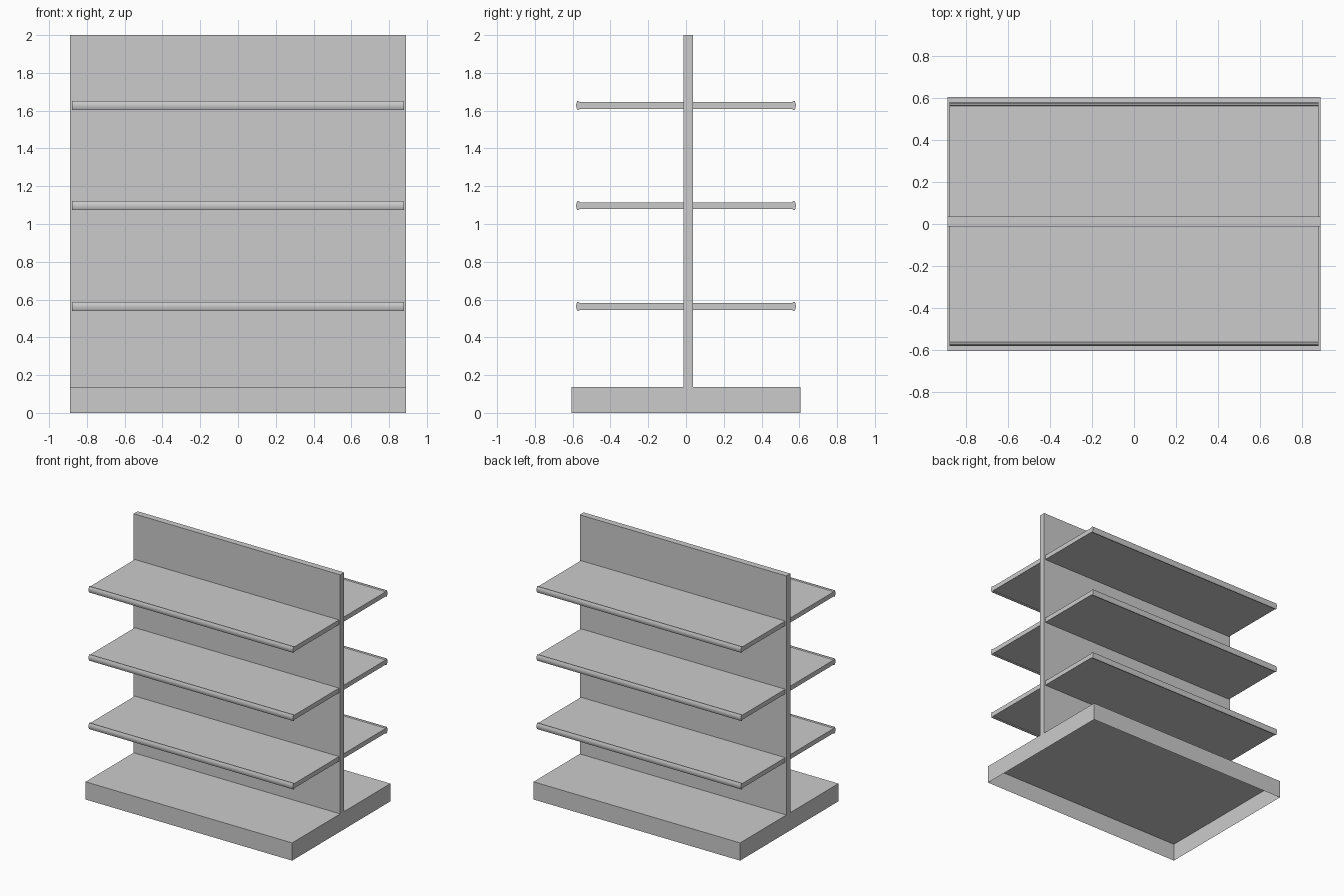
import bpy, bmesh

if "Cube" in bpy.data.objects:
    bpy.data.objects.remove(bpy.data.objects["Cube"])

HALF_WIDTH = 0.89
BASE_DEPTH = 0.605
BASE_TOP = 0.138
PANEL_FRONT, PANEL_BACK = -0.013, 0.036


def make_object(name, bm, recalc=True):
    if recalc:
        bmesh.ops.recalc_face_normals(bm, faces=bm.faces)
    mesh = bpy.data.meshes.new(name)
    bm.to_mesh(mesh)
    bm.free()
    obj = bpy.data.objects.new(name, mesh)
    bpy.context.collection.objects.link(obj)
    return obj


def box(name, lo, hi, open_bottom=False):
    bm = bmesh.new()
    bmesh.ops.create_cube(bm, size=1)
    for v in bm.verts:
        for i in range(3):
            v.co[i] = hi[i] if v.co[i] > 0 else lo[i]
    if open_bottom:
        bm.normal_update()
        bottom = [f for f in bm.faces if f.normal.z < -0.9]
        bmesh.ops.delete(bm, geom=bottom, context='FACES')
    return make_object(name, bm, recalc=False)


def shelf(name, z, side, inner):
    # Side profile: thin board with a rounded, slightly taller lip
    upper = [(inner, 0.018), (0.562, 0.018), (0.568, 0.024),
             (0.575, 0.024), (0.580, 0.013)]
    profile = upper + [(0.582, 0)] + [(d, -h) for d, h in reversed(upper)]
    bm = bmesh.new()
    verts = [bm.verts.new((-0.88, side * d, z + h)) for d, h in profile]
    face = bm.faces.new(verts)
    ext = bmesh.ops.extrude_face_region(bm, geom=[face], use_keep_orig=True)
    moved = [g for g in ext['geom'] if isinstance(g, bmesh.types.BMVert)]
    bmesh.ops.translate(bm, vec=(1.76, 0, 0), verts=moved)
    obj = make_object(name, bm)
    bpy.ops.object.select_all(action='DESELECT')
    obj.select_set(True)
    bpy.context.view_layer.objects.active = obj
    bpy.ops.object.shade_smooth_by_angle(angle=0.7)


# Hollow plinth, open underneath
box("base", (-HALF_WIDTH, -BASE_DEPTH, 0),
    (HALF_WIDTH, BASE_DEPTH, BASE_TOP), open_bottom=True)

# Upright divider panel
box("back_panel", (-HALF_WIDTH, PANEL_FRONT, BASE_TOP),
    (HALF_WIDTH, PANEL_BACK, 2.0))

# Three shelves on each side
for i, z in enumerate((0.564, 1.097, 1.628), 1):
    shelf(f"front_shelf_{i}", z, -1, -PANEL_FRONT)
    shelf(f"back_shelf_{i}", z, 1, PANEL_BACK)
